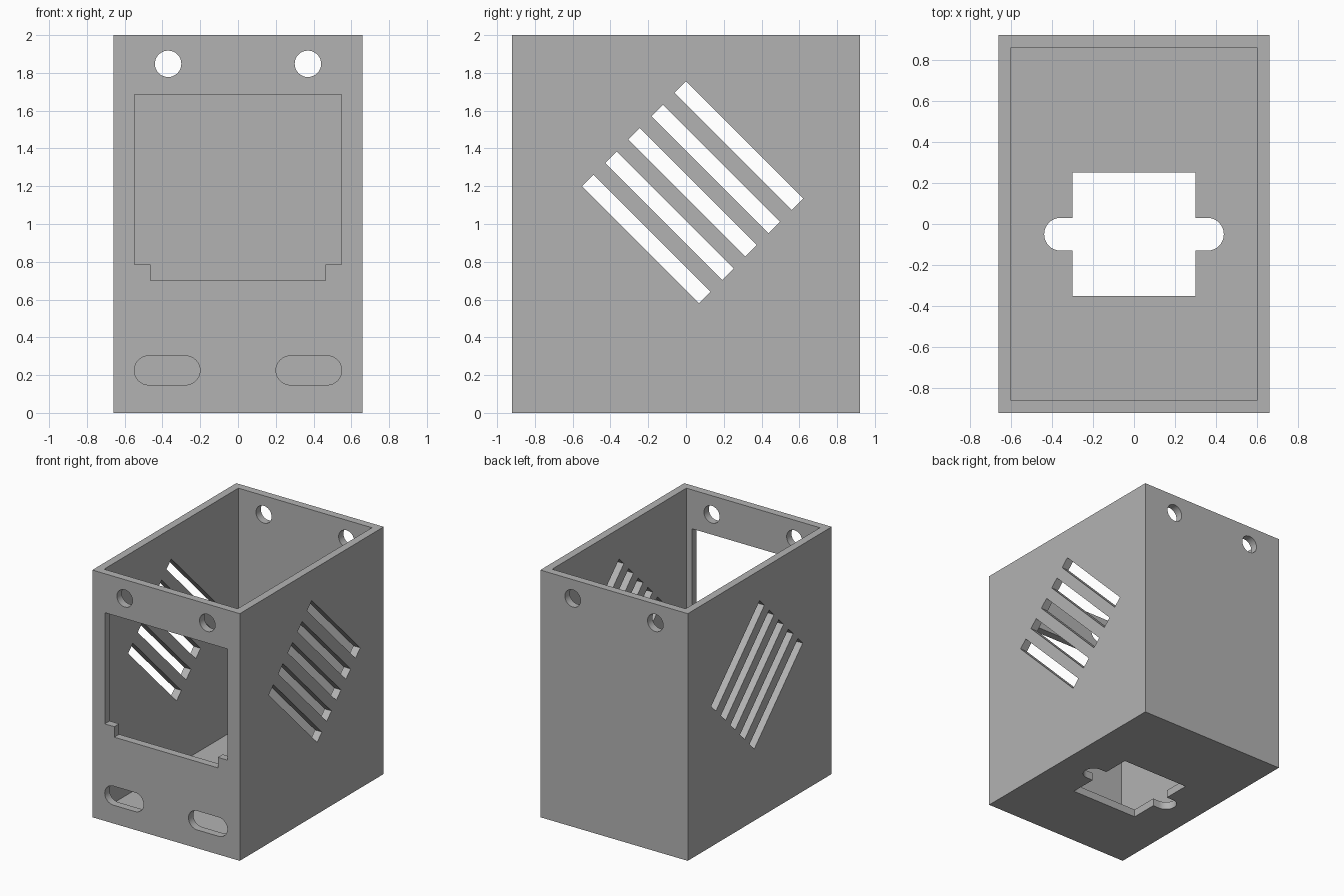
import bpy, bmesh
from math import sin, cos, pi
from mathutils import Vector

if "Cube" in bpy.data.objects:
    bpy.data.objects.remove(bpy.data.objects["Cube"], do_unlink=True)

W, D, H, T = 0.66, 0.92, 2.0, 0.062   # half width, half depth, height, wall

grey = bpy.data.materials.new("plain grey")
grey.use_nodes = True
colour = (0.45, 0.45, 0.45, 1)
grey.diffuse_color = colour
grey.node_tree.nodes["Principled BSDF"].inputs["Base Color"].default_value = colour


def prism(name, outline, axis, lo, hi):
    """Extrude a 2D outline along an axis; the outline uses the other two axes in order."""
    bm = bmesh.new()

    def place(u, v):
        co = [u, v]
        co.insert("xyz".index(axis), lo)
        return bm.verts.new(co)

    face = bm.faces.new([place(u, v) for u, v in outline])
    grown = bmesh.ops.extrude_face_region(bm, geom=[face])["geom"]
    shift = Vector([hi - lo if a == axis else 0 for a in "xyz"])
    bmesh.ops.translate(bm, verts=[g for g in grown if isinstance(g, bmesh.types.BMVert)], vec=shift)
    bmesh.ops.recalc_face_normals(bm, faces=bm.faces)
    mesh = bpy.data.meshes.new(name)
    bm.to_mesh(mesh)
    bm.free()
    mesh.materials.append(grey)
    ob = bpy.data.objects.new(name, mesh)
    bpy.context.collection.objects.link(ob)
    return ob


def rect(u0, u1, v0, v1):
    return [(u0, v0), (u1, v0), (u1, v1), (u0, v1)]


def rounded_slot(u, v, half, r, n=16):
    """Outline with round ends; half = 0 gives a circle."""
    pts = []
    for side in (1, -1):
        for i in range(n + (half > 0)):
            a = -side * pi / 2 + pi * i / n
            if side < 0:
                a = pi / 2 + pi * i / n
            pts.append((u + side * half + r * cos(a), v + r * sin(a)))
    return pts


# Open-topped case
case = prism("case", rect(-W, W, -D, D), "z", 0, H)
cutters = [prism("inside_cutter", rect(T - W, W - T, T - D, D - T), "z", T, H + 0.2)]

# Front window with a narrower step at its sill
window = [(-0.548, 1.685), (-0.548, 0.785), (-0.463, 0.785), (-0.463, 0.70),
          (0.463, 0.70), (0.463, 0.785), (0.548, 0.785), (0.548, 1.685)]
cutters.append(prism("window_cutter", window, "y", -D - 0.1, -D + 0.2))

# Round holes through front and back, and long slots in the front only
for s in (-1, 1):
    cutters.append(prism("hole_cutter", rounded_slot(s * 0.37, 1.848, 0, 0.07), "y", -D - 0.1, D + 0.1))
    cutters.append(prism("front_slot_cutter", rounded_slot(s * 0.375, 0.225, 0.097, 0.077),
                         "y", -D - 0.1, -D + 0.2))

# Floor opening: square with a rounded ear on each side
ears = rounded_slot(0, -0.05, 0.357, 0.08)
floor_cut = [(-0.3, -0.35), (0.3, -0.35), (0.3, -0.13)] + [p for p in ears if p[0] > 0.3]
floor_cut += [(0.3, 0.03), (0.3, 0.25), (-0.3, 0.25), (-0.3, 0.03)]
floor_cut += [p for p in ears if p[0] < -0.3] + [(-0.3, -0.13)]
cutters.append(prism("floor_cutter", floor_cut, "z", -0.1, 0.2))

# Five diagonal vents through both sides
k = 0.5 ** 0.5
for i in range(5):
    cy, cz = 0.28 - 0.1225 * i, 1.415 - 0.1235 * i
    corners = [(cy + k * (u + v), cz + k * (v - u))
               for u, v in rect(-0.438, 0.438, -0.043, 0.043)]
    cutters.append(prism("vent_cutter", corners, "x", -W - 0.1, W + 0.1))

# Cut the case and discard the cutters
bpy.context.view_layer.objects.active = case
for cutter in cutters:
    cutter.hide_render = True
    mod = case.modifiers.new("cut", "BOOLEAN")
    mod.operation = "DIFFERENCE"
    mod.solver = "EXACT"
    mod.object = cutter
    bpy.ops.object.modifier_apply(modifier=mod.name)
    bpy.data.objects.remove(cutter, do_unlink=True)

bpy.ops.object.select_all(action="DESELECT")
case.select_set(True)
bpy.ops.object.shade_smooth_by_angle(angle=pi / 6)
